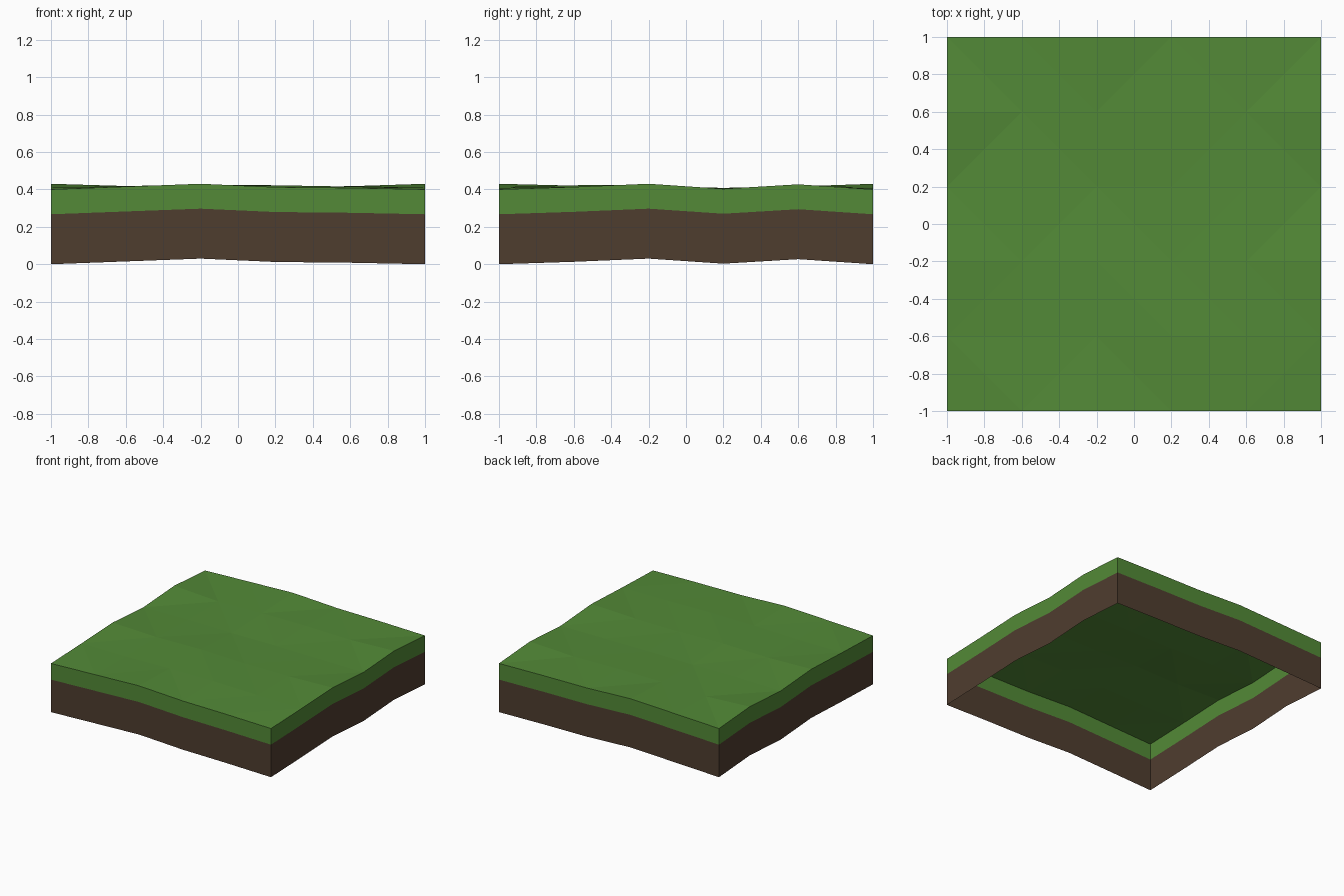
import bpy, bmesh

if "Cube" in bpy.data.objects:
    bpy.data.objects.remove(bpy.data.objects["Cube"])

def lin(c):
    c /= 255
    return c / 12.92 if c <= 0.04045 else ((c + 0.055) / 1.055) ** 2.4

def material(name, rgb):
    m = bpy.data.materials.new(name)
    m.diffuse_color = (*[lin(c) for c in rgb], 1)
    m.use_nodes = True
    m.node_tree.nodes["Principled BSDF"].inputs["Base Color"].default_value = m.diffuse_color
    return m

GREEN = material("grass green", (83, 138, 55))
BROWN = material("soil brown", (79, 61, 47))

# Surface heights on a 6 x 6 grid; opposite edges match so the tile repeats
EDGE_X = [0.400, 0.415, 0.430, 0.412, 0.408, 0.400]
EDGE_Y = [0.400, 0.413, 0.430, 0.403, 0.427, 0.400]
INNER = [[0.411, 0.420, 0.422, 0.415],
         [0.418, 0.425, 0.415, 0.417],
         [0.408, 0.405, 0.408, 0.406],
         [0.405, 0.416, 0.418, 0.411]]
N = 6
GRASS, DEPTH = 0.133, 0.40

def height(i, j):
    if j in (0, N - 1):
        return EDGE_X[i]
    if i in (0, N - 1):
        return EDGE_Y[j]
    return INNER[j - 1][i - 1]

def point(i, j, drop=0):
    return (-1 + 0.4 * i, -1 + 0.4 * j, height(i, j) - drop)

# Rim cells, counter-clockwise from above
R = range(N - 1)
RIM = ([(i, 0) for i in R] + [(N - 1, j) for j in R] +
       [(N - 1 - i, N - 1) for i in R] + [(0, N - 1 - j) for j in R])

def band(bm, top, bottom):
    """Open wall running round the rim, following the surface waves."""
    hi = [bm.verts.new(point(i, j, top)) for i, j in RIM]
    lo = [bm.verts.new(point(i, j, bottom)) for i, j in RIM]
    for k in range(len(RIM)):
        n = (k + 1) % len(RIM)
        bm.faces.new((lo[k], lo[n], hi[n], hi[k]))

def surface(bm):
    """Faceted ground; each cell is split along its flatter diagonal."""
    v = [[bm.verts.new(point(i, j)) for j in range(N)] for i in range(N)]
    for i in R:
        for j in R:
            a, b, c, d = v[i][j], v[i + 1][j], v[i + 1][j + 1], v[i][j + 1]
            if abs(a.co.z - c.co.z) <= abs(b.co.z - d.co.z):
                tris = ((a, b, c), (a, c, d))
            else:
                tris = ((a, b, d), (b, c, d))
            for t in tris:
                bm.faces.new(t)

def finish(bm, name, mat):
    bmesh.ops.remove_doubles(bm, verts=bm.verts, dist=1e-5)
    me = bpy.data.meshes.new(name)
    bm.to_mesh(me)
    bm.free()
    me.materials.append(mat)
    bpy.context.collection.objects.link(bpy.data.objects.new(name, me))

# Grass top with its hanging edge
bm = bmesh.new()
surface(bm)
band(bm, 0, GRASS)
finish(bm, "grass", GREEN)

# Soil skirt, open underneath
bm = bmesh.new()
band(bm, GRASS, DEPTH)
finish(bm, "soil_skirt", BROWN)
